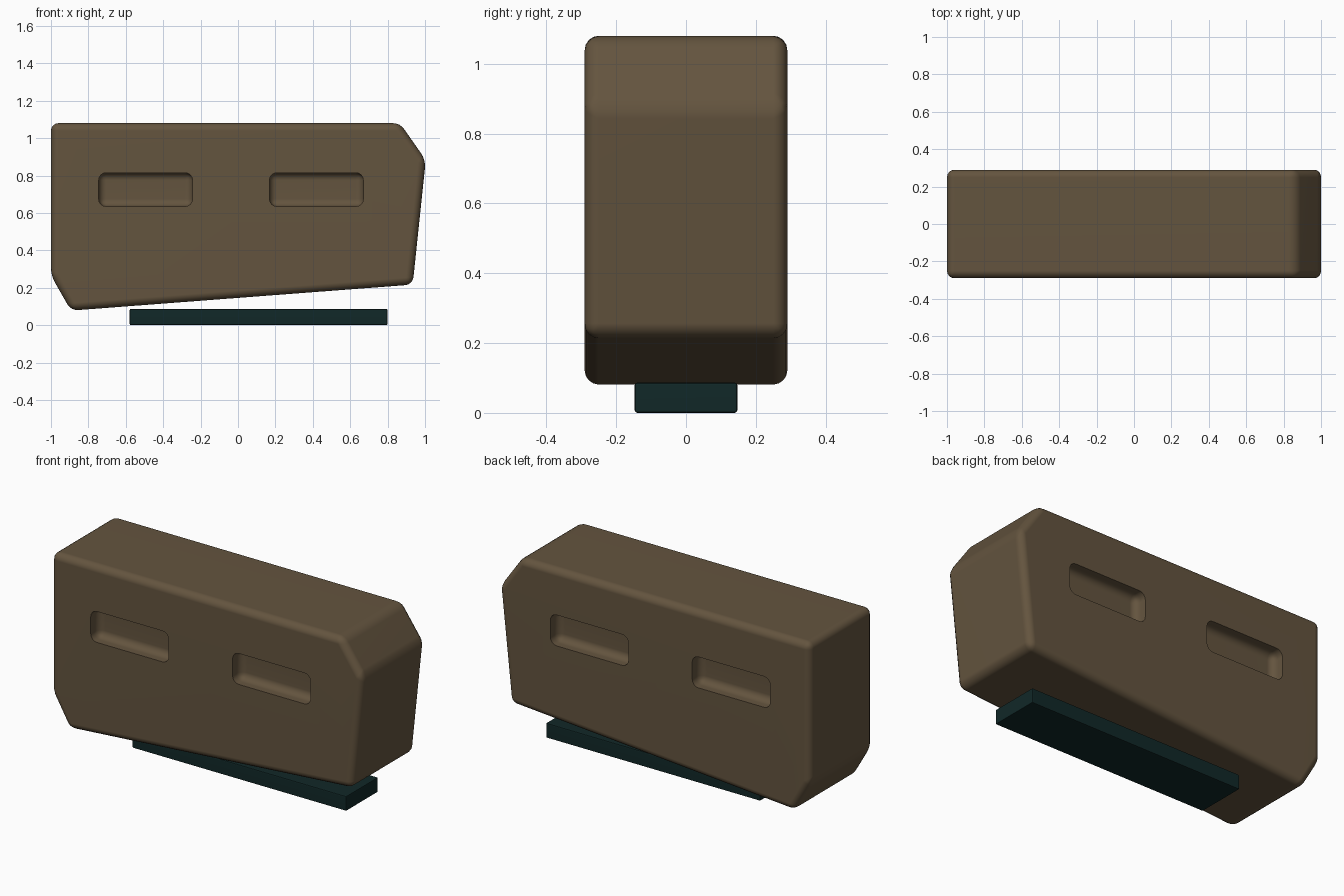
import bpy, bmesh, math
from mathutils import Vector

if "Cube" in bpy.data.objects:
    bpy.data.objects.remove(bpy.data.objects["Cube"])


def material(name, rgb):
    m = bpy.data.materials.new(name)
    m.diffuse_color = (*rgb, 1.0)
    m.use_nodes = True
    m.node_tree.nodes["Principled BSDF"].inputs["Base Color"].default_value = m.diffuse_color
    return m


def prism(name, profile, y0, y1, bevel, segments, mat):
    """Extrude an XZ profile from y0 to y1 and round every edge."""
    bm = bmesh.new()
    base = bm.faces.new([bm.verts.new((x, y0, z)) for x, z in profile])
    ext = bmesh.ops.extrude_face_region(bm, geom=[base])
    moved = [g for g in ext["geom"] if isinstance(g, bmesh.types.BMVert)]
    bmesh.ops.translate(bm, verts=moved, vec=Vector((0, y1 - y0, 0)))
    bmesh.ops.recalc_face_normals(bm, faces=bm.faces[:])
    bmesh.ops.bevel(bm, geom=bm.edges[:], offset=bevel, offset_type='OFFSET',
                    segments=segments, profile=0.5, affect='EDGES', clamp_overlap=True)
    bmesh.ops.recalc_face_normals(bm, faces=bm.faces[:])
    me = bpy.data.meshes.new(name)
    bm.to_mesh(me)
    bm.free()
    me.materials.append(mat)
    ob = bpy.data.objects.new(name, me)
    bpy.context.collection.objects.link(ob)
    return ob


def rect(x0, x1, z0, z1):
    return [(x0, z0), (x1, z0), (x1, z1), (x0, z1)]


def smooth(ob):
    bpy.ops.object.select_all(action='DESELECT')
    ob.select_set(True)
    bpy.context.view_layer.objects.active = ob
    bpy.ops.object.shade_smooth_by_angle(angle=math.radians(35))
    ob.modifiers.new("flat_face_normals", 'WEIGHTED_NORMAL').keep_sharp = True


brown = material("brown", (0.127, 0.089, 0.049))
teal = material("dark_teal", (0.0055, 0.021, 0.021))

# Body: slab with two cut corners and a sloping underside
outline = [(-1.0, 1.08), (-1.0, 0.265), (-0.893, 0.078), (0.934, 0.217),
           (1.004, 0.883), (0.866, 1.08)]
body = prism("body", outline, -0.29, 0.29, 0.04, 4, brown)

# Two rounded recesses on the front and on the back
depth = 0.075
cutters = []
for x0, x1 in ((-0.745, -0.243), (0.168, 0.67)):
    for side in (-1, 1):
        ys = sorted((side * (0.29 - depth), side * 0.45))
        c = prism("recess_cutter", rect(x0, x1, 0.635, 0.815), ys[0], ys[1], 0.04, 4, brown)
        c.hide_render = True
        cutters.append(c)
        b = body.modifiers.new("recess", 'BOOLEAN')
        b.operation = 'DIFFERENCE'
        b.solver = 'EXACT'
        b.object = c

# Bake the cuts and drop the cutters
graph = bpy.context.evaluated_depsgraph_get()
cut_mesh = bpy.data.meshes.new_from_object(body.evaluated_get(graph))
body.modifiers.clear()
body.data = cut_mesh
for c in cutters:
    bpy.data.objects.remove(c)
smooth(body)

# Foot plate under the body
foot = prism("foot_plate", rect(-0.58, 0.80, 0.0, 0.087), -0.147, 0.147, 0.008, 2, teal)
smooth(foot)
